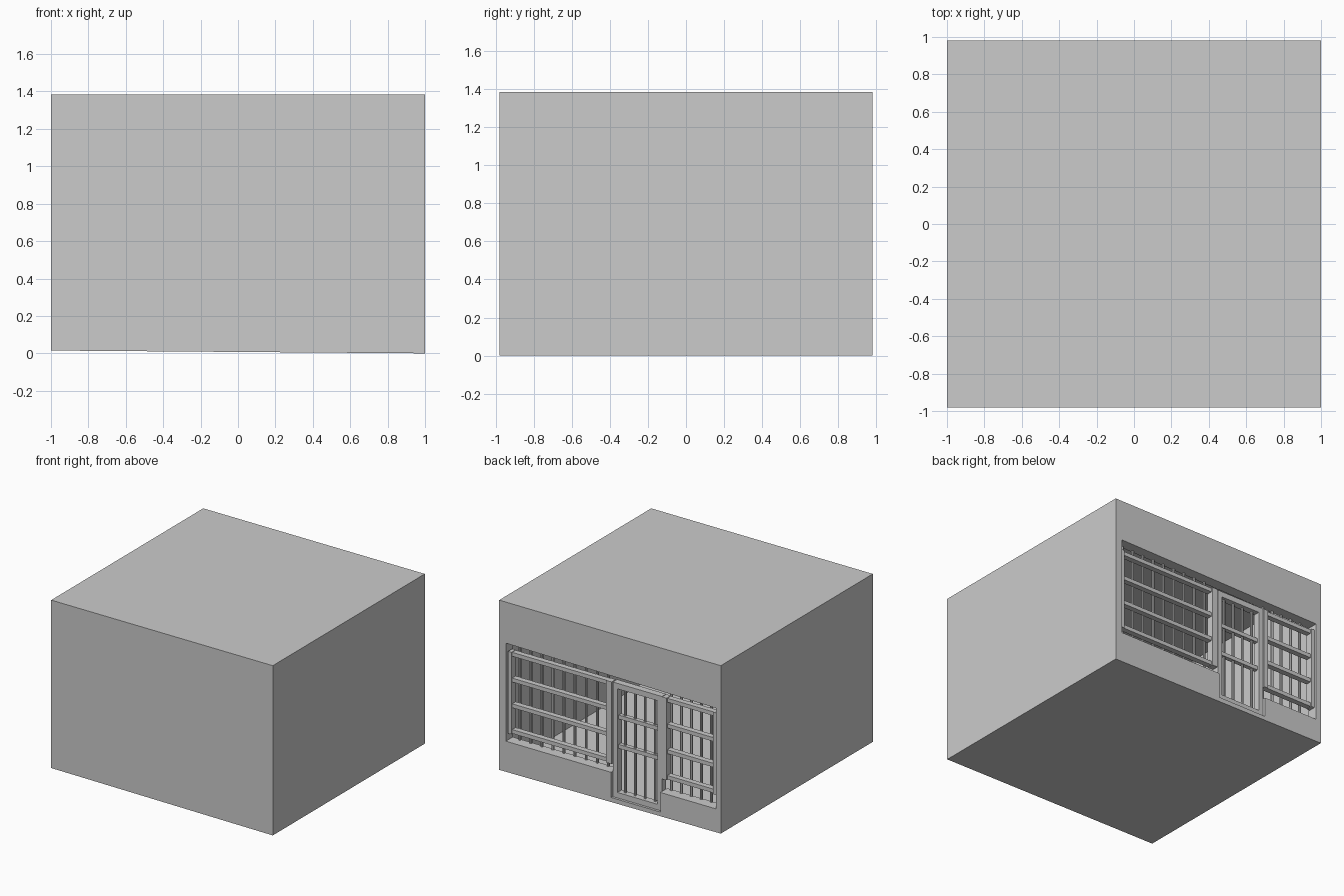
import bpy, bmesh

if "Cube" in bpy.data.objects:
    bpy.data.objects.remove(bpy.data.objects["Cube"])

Y = 0.98          # half depth of the room
H = 1.385         # height
D = 0.09          # depth of the opening's reveal


def mesh(name, verts, faces):
    me = bpy.data.meshes.new(name)
    me.from_pydata(verts, [], faces)
    me.update()
    ob = bpy.data.objects.new(name, me)
    bpy.context.collection.objects.link(ob)
    return ob


def box(name, x0, x1, y0, y1, z0, z1):
    v = [(x, y, z) for x in (x0, x1) for y in (y0, y1) for z in (z0, z1)]
    f = [(0, 1, 3, 2), (4, 6, 7, 5), (0, 4, 5, 1), (2, 3, 7, 6), (0, 2, 6, 4), (1, 5, 7, 3)]
    return mesh(name, v, f)


def bar(name, x, y, z0, z1, r=0.011):
    bpy.ops.mesh.primitive_cylinder_add(vertices=8, radius=r, depth=z1 - z0,
                                        location=(x, y, (z0 + z1) / 2))
    bpy.context.object.name = name


def base(x):      # floor slopes very slightly
    return 0.0075 * (1 - x)


def top(x):       # upper edge of the opening
    return 1.05 - 0.012 * (0.94 - x)


# Thin room shell without its back wall
c = [(-1, -Y, base(-1)), (1, -Y, 0), (1, Y, 0), (-1, Y, base(-1)),
     (-1, -Y, H), (1, -Y, H), (1, Y, H), (-1, Y, H)]
mesh("room_shell", c, [(3, 2, 1, 0), (4, 5, 6, 7), (0, 1, 5, 4), (1, 2, 6, 5), (3, 0, 4, 7)])

# Back wall: columns of wall below and above the stepped opening
verts, faces = [], []


def quad(p):
    n = len(verts)
    verts.extend(p)
    faces.append((n, n + 1, n + 2, n + 3))


columns = [(0.94, -0.01, 0.25), (-0.01, -0.455, 0.045), (-0.455, -0.955, 0.205)]
for a, b in ((1, 0.94), (-0.955, -1)):
    quad([(a, Y, base(a)), (b, Y, base(b)), (b, Y, H), (a, Y, H)])
for a, b, s in columns:
    quad([(a, Y, base(a)), (b, Y, base(b)), (b, Y, s), (a, Y, s)])
    quad([(a, Y, top(a)), (b, Y, top(b)), (b, Y, H), (a, Y, H)])
mesh("back_wall", verts, faces)

# Reveal running round the outline of the opening
outline = [(0.94, top(0.94))]
for a, b, s in columns:
    outline += [(a, s), (b, s)]
outline.append((-0.955, top(-0.955)))
n = len(outline)
mesh("opening_reveal", [(x, y, z) for x, z in outline for y in (Y, Y - D)],
     [(2 * i, 2 * i + 1, (2 * i + 3) % (2 * n), (2 * i + 2) % (2 * n)) for i in range(n)])

# Two side grilles: upright bars, flat rails and end stiles
F0, F1 = 0.91, 0.955
for side, xa, xb, s, first, step, count in (
        ("left", -0.005, 0.93, 0.25, 0.87, 0.1, 9),
        ("right", -0.95, -0.46, 0.205, -0.50, 0.09, 5)):
    for i in range(count):
        x = first - i * step
        bar(side + "_grille_bar", x, 0.90, s, top(x))
    for z in (0.33, 0.54, 0.75, 0.96):
        box(side + "_grille_rail", xa, xb, F0, F1, z - 0.016, z + 0.016)
    wide_a, wide_b = (0.05, 0.03) if side == "left" else (0.03, 0.04)
    box(side + "_grille_stile", xa, xa + wide_a, F0, F1 + 0.01, 0.31, 0.98)
    box(side + "_grille_stile", xb - wide_b, xb, F0, F1 + 0.01, 0.31, 0.98)

# Barred door in the middle
L, R, B, T = -0.455, -0.012, 0.045, 0.98
for x0, x1 in ((L, L + 0.042), (R - 0.042, R)):
    box("door_stile", x0, x1, 0.905, 0.96, B, T)
for z0, z1 in ((B, B + 0.045), (T - 0.045, T)):
    box("door_frame_rail", L + 0.042, R - 0.042, 0.905, 0.96, z0, z1)
for z in (0.46, 0.70):
    box("door_cross_rail", L + 0.042, R - 0.042, 0.91, 0.945, z - 0.016, z + 0.016)
for i in range(4):
    bar("door_bar", -0.10 - i * 0.09, 0.925, B + 0.02, T - 0.02)
